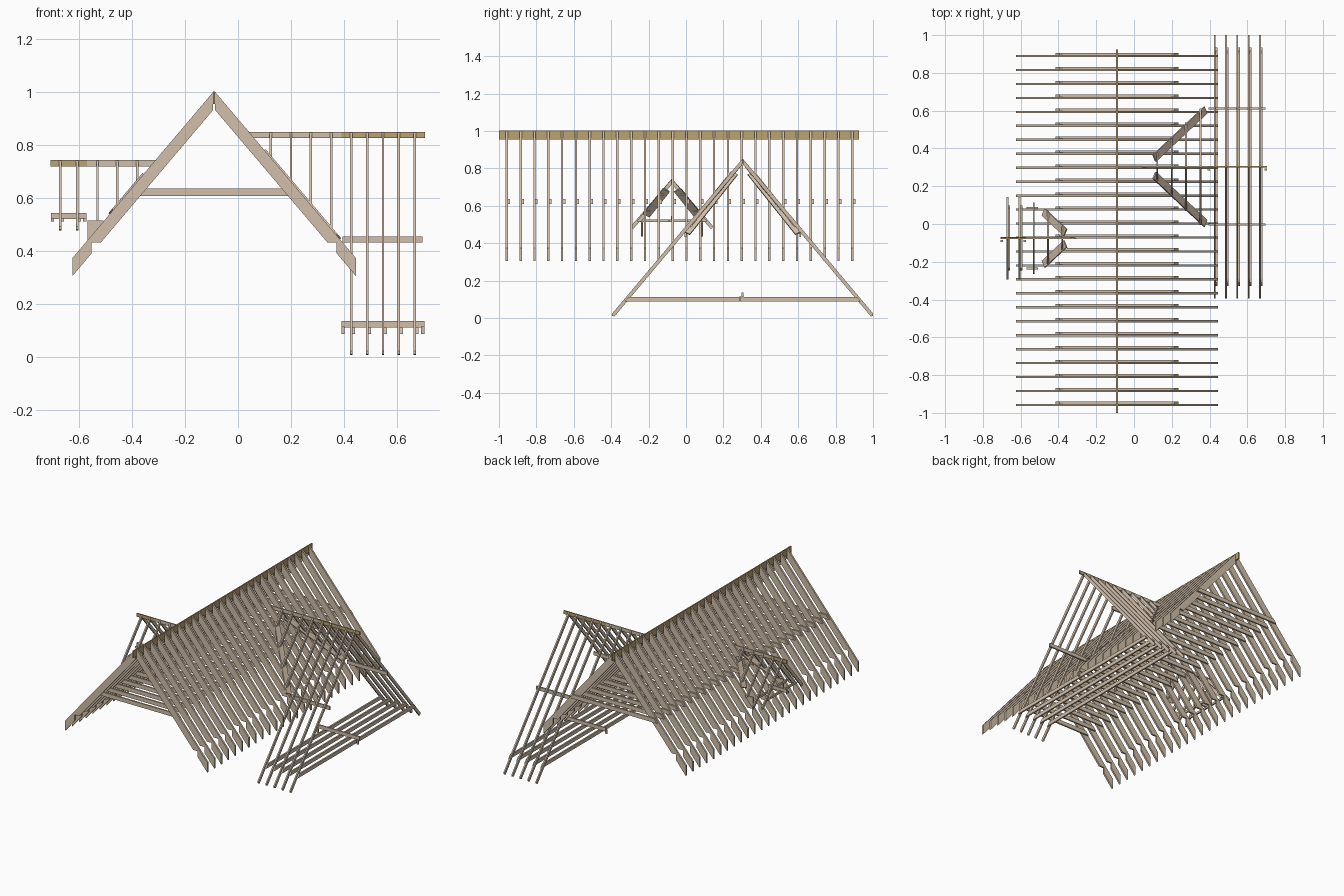
import bpy, bmesh
from mathutils import Vector

if "Cube" in bpy.data.objects:
    bpy.data.objects.remove(bpy.data.objects["Cube"])


def material(name, rgb):
    m = bpy.data.materials.new(name)
    m.diffuse_color = (*rgb, 1)
    m.use_nodes = True
    m.node_tree.nodes["Principled BSDF"].inputs["Base Color"].default_value = m.diffuse_color
    return m


TIMBER = material("pale timber", (0.64, 0.52, 0.40))
RIDGE = material("golden ridge timber", (0.50, 0.36, 0.17))

XC, SLOPE = -0.09, 1.18      # main ridge position and pitch
DSLOPE = 1.2                 # dormer pitch


def roof_z(x):
    return 1.0 - abs(x - XC) * SLOPE


def prism(bm, pts, axis, a, b):
    """Extrude a 2D outline along axis: 'y' takes (x, z), 'x' takes (y, z)."""
    def place(p, t):
        return Vector((p[0], t, p[1])) if axis == 'y' else Vector((t, p[0], p[1]))
    lo = [bm.verts.new(place(p, a)) for p in pts]
    hi = [bm.verts.new(place(p, b)) for p in pts]
    bm.faces.new(lo)
    bm.faces.new(hi[::-1])
    n = len(pts)
    for i in range(n):
        j = (i + 1) % n
        bm.faces.new((lo[j], lo[i], hi[i], hi[j]))


def box(bm, x0, x1, y0, y1, z0, z1):
    prism(bm, [(x0, z0), (x1, z0), (x1, z1), (x0, z1)], 'y', y0, y1)


def finish(bm, name, mat):
    bmesh.ops.recalc_face_normals(bm, faces=bm.faces)
    me = bpy.data.meshes.new(name)
    bm.to_mesh(me)
    bm.free()
    me.materials.append(mat)
    ob = bpy.data.objects.new(name, me)
    bpy.context.collection.objects.link(ob)
    return ob


# Main ridge board
bm = bmesh.new()
box(bm, XC - 0.004, XC + 0.004, -1.0, 0.925, 0.955, 1.002)
finish(bm, "main_ridge_board", RIDGE)

# Main rafters with bird's mouth cuts, and collar ties behind them
rafters, collars = bmesh.new(), bmesh.new()
D = 0.068
outline = [(0.004, 1.0), (0.535, 1.0 - 0.531 * SLOPE), (0.535, 1.0 - 0.531 * SLOPE - D),
           (0.462, 0.392), (0.462, 0.432), (0.428, 0.432), (0.004, 1.0 - D)]
for i in range(26):
    y = -0.958 + i * 1.847 / 25
    for s in (-1, 1):
        prism(rafters, [(XC + s * u, z) for u, z in outline], 'y', y - 0.006, y + 0.006)
    prism(collars, [(XC - 0.325, 0.609), (XC + 0.325, 0.609),
                    (XC + 0.304, 0.636), (XC - 0.304, 0.636)], 'y', y + 0.006, y + 0.017)
finish(rafters, "main_rafters", TIMBER)
finish(collars, "collar_ties", TIMBER)


def dormer(name, side, yc, top, inner, split, outer, full, jacks, foot, sleeper,
           tie_z, tie_half, strong_z, strong_x):
    t, dv = 0.0045, 0.03     # half rafter thickness, plumb depth

    # Ridge: golden outside, pale where it runs over the main roof
    for part, x0, x1, mat in (("outer", split, outer, RIDGE), ("inner", inner, split, TIMBER)):
        bm = bmesh.new()
        lo, hi = min(x0, x1), max(x0, x1)
        box(bm, lo, hi, yc - 0.004, yc + 0.004, top - 0.023, top)
        finish(bm, f"{name}_{part}_ridge", mat)

    # Full rafters with plumb-cut feet
    bm = bmesh.new()
    for x in full:
        for s in (-1, 1):
            zf = top - foot * DSLOPE
            pts = [(0.003, top), (foot, zf + 0.012), (foot, zf),
                   (foot - 0.012, zf - 0.004), (0.003, top - dv)]
            prism(bm, [(yc + s * u, z) for u, z in pts], 'x', x - t, x + t)
    finish(bm, f"{name}_rafters", TIMBER)

    # Jack rafters cut level where they land on the main roof
    bm = bmesh.new()
    for x, zb in jacks:
        u1 = (top - zb) / DSLOPE
        u0 = max(0.004, (top - dv - zb) / DSLOPE)
        for s in (-1, 1):
            pts = [(0.003, top), (u1, zb), (u0, zb), (0.003, top - dv)]
            prism(bm, [(yc + s * u, z) for u, z in pts], 'x', x - t, x + t)
    finish(bm, f"{name}_jack_rafters", TIMBER)

    # Valley sleepers lying flat on the main roof
    bm = bmesh.new()
    (xa, ua), (xb, ub) = sleeper
    for s in (-1, 1):
        a = Vector((xa, yc + s * ua, roof_z(xa)))
        b = Vector((xb, yc + s * ub, roof_z(xb)))
        n = Vector((side * SLOPE, 0, 1)).normalized()
        w = n.cross(b - a).normalized() * 0.021
        rings = [[bm.verts.new(p + w * k + n * h)
                  for k, h in ((-1, 0), (1, 0), (1, 0.009), (-1, 0.009))] for p in (a, b)]
        bm.faces.new(rings[0])
        bm.faces.new(rings[1][::-1])
        for i in range(4):
            j = (i + 1) % 4
            bm.faces.new((rings[0][i], rings[0][j], rings[1][j], rings[1][i]))
    finish(bm, f"{name}_valley_sleepers", TIMBER)

    # Ceiling ties beside the rafters
    bm = bmesh.new()
    for x in full:
        z0, z1 = tie_z
        cut = (z1 - z0) / DSLOPE
        prism(bm, [(yc - tie_half, z0), (yc + tie_half, z0),
                   (yc + tie_half - cut, z1), (yc - tie_half + cut, z1)], 'x', x + t, x + t + 0.01)
    finish(bm, f"{name}_ties", TIMBER)

    # Strongback over the ties, with small end blocks
    bm = bmesh.new()
    box(bm, *strong_x, yc - 0.005, yc + 0.005, *strong_z)
    for x in (strong_x[0], strong_x[1] - 0.012):
        box(bm, x, x + 0.012, yc - 0.02, yc - 0.01, tie_z[0], strong_z[0] + 0.004)
    finish(bm, f"{name}_strongback", TIMBER)


# Large dormer on the right
dormer("large_dormer", 1, 0.303, 0.849, 0.04, 0.39, 0.705,
       [0.427 + 0.06 * i for i in range(5)],
       [(x, roof_z(x)) for x in (0.123, 0.2, 0.275, 0.352)],
       0.6975, ((0.104, 0.045), (0.375, 0.30)),
       (0.088, 0.112), 0.632, (0.112, 0.136), (0.39, 0.703))

# Purlins under the large dormer rafters
bm = bmesh.new()
for y in (-0.003, 0.611):
    box(bm, 0.395, 0.695, y - 0.005, y + 0.005, 0.432, 0.456)
finish(bm, "large_dormer_purlins", TIMBER)

# Small dormer on the left
dormer("small_dormer", -1, -0.075, 0.743, -0.305, -0.57, -0.707,
       [-0.67, -0.606],
       [(-0.53, 0.515)] + [(x, roof_z(x)) for x in (-0.455, -0.38)],
       0.218, ((-0.36, 0.03), (-0.475, 0.138)),
       (0.512, 0.526), 0.172, (0.522, 0.544), (-0.706, -0.572))

# Plates carrying the small dormer, cut to the main roof
bm = bmesh.new()
for y in (-0.235, 0.085):
    prism(bm, [(-0.568, 0.515), (-0.508, 0.515), (-0.508, roof_z(-0.508)),
               (-0.568, roof_z(-0.568))], 'y', y - 0.006, y + 0.006)
finish(bm, "small_dormer_plates", TIMBER)
